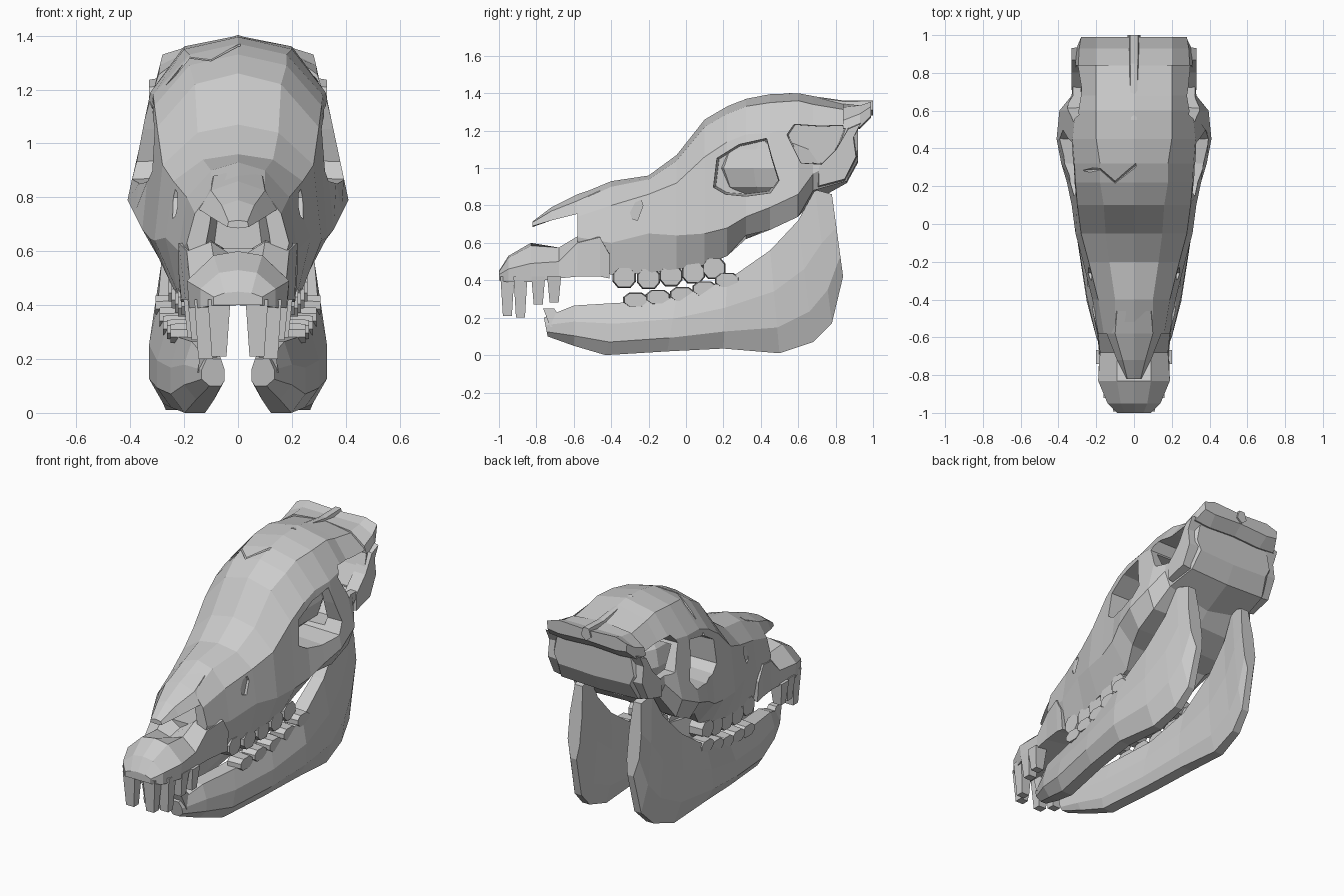
import bpy, bmesh, math


def skin(name, rings, mirror=False):
    """Closed mesh through a row of point rings; optionally mirrored in x."""
    bm = bmesh.new()
    vs = [[bm.verts.new(p) for p in r] for r in rings]
    n = len(vs[0])
    for a, b in zip(vs, vs[1:]):
        for i in range(n):
            j = (i + 1) % n
            bm.faces.new((a[i], a[j], b[j], b[i]))
    bm.faces.new(vs[0][::-1])
    bm.faces.new(vs[-1])
    bmesh.ops.recalc_face_normals(bm, faces=bm.faces)
    me = bpy.data.meshes.new(name)
    bm.to_mesh(me)
    bm.free()
    ob = bpy.data.objects.new(name, me)
    bpy.context.collection.objects.link(ob)
    if mirror:
        ob.modifiers.new("mirror", 'MIRROR').use_mirror_merge = False
    return ob


def loft(name, stations):
    """Each station: y, top z, (x, z) side points ..., bottom z."""
    rings = []
    for y, top, *side, bot in stations:
        ring = [(0, y, top)] + [(x, y, z) for x, z in side] + [(0, y, bot)]
        rings.append(ring + [(-x, y, z) for x, z in side[::-1]])
    return skin(name, rings)


def prism(name, outline, x0, x1, mirror=True, scale=1.0):
    """Side outline (y, z) extruded from x0 to x1, scaled at the far end."""
    cy = sum(p[0] for p in outline) / len(outline)
    cz = sum(p[1] for p in outline) / len(outline)
    return skin(name, [[(x0, y, z) for y, z in outline],
                       [(x1, cy + (y - cy) * scale, cz + (z - cz) * scale)
                        for y, z in outline]], mirror)


def cut(ob, cutter):
    m = ob.modifiers.new("cut", 'BOOLEAN')
    m.operation, m.solver, m.object = 'DIFFERENCE', 'EXACT', cutter
    cutter.hide_render = True
    bpy.context.view_layer.update()
    dg = bpy.context.evaluated_depsgraph_get()
    me = bpy.data.meshes.new_from_object(ob.evaluated_get(dg))
    ob.modifiers.clear()
    ob.data = me
    bpy.data.objects.remove(cutter)


# Cranium with snout, brow and cheek arches
cranium = loft("cranium", [
    (-.58, .855, (.10, .82), (.16, .74), (.19, .63), (.15, .50), .50),
    (-.40, .93, (.10, .90), (.19, .80), (.22, .60), (.19, .43), .46),
    (-.20, .96, (.13, .94), (.24, .86), (.27, .65), (.22, .44), .48),
    (-.05, 1.07, (.15, 1.04), (.28, .92), (.31, .64), (.24, .46), .50),
    (.10, 1.26, (.16, 1.22), (.30, 1.06), (.33, .65), (.24, .48), .52),
    (.22, 1.33, (.18, 1.29), (.31, 1.14), (.355, .68), (.24, .53), .56),
    (.32, 1.37, (.18, 1.33), (.315, 1.18), (.385, .74), (.28, .64), .62),
    (.45, 1.395, (.20, 1.35), (.325, 1.19), (.41, .79), (.34, .67), .68),
    (.60, 1.40, (.20, 1.36), (.31, 1.21), (.395, .86), (.35, .74), .75),
    (.68, 1.385, (.20, 1.34), (.30, 1.20), (.33, .97), (.29, .88), .82),
    (.86, 1.34, (.20, 1.31), (.30, 1.23), (.32, 1.06), (.27, .93), .92),
    (.92, 1.30, (.18, 1.28), (.26, 1.20), (.28, 1.10), (.25, 1.04), 1.03)])

# Eye sockets, temple openings, space behind the bar between them
cut(cranium, prism("socket_cutter", [
    (.13, .89), (.15, 1.06), (.28, 1.14), (.44, 1.175), (.47, 1.06),
    (.51, .93), (.46, .86), (.32, .84), (.20, .85)], .6, .10, scale=.85))
cut(cranium, prism("temple_cutter", [
    (.53, 1.18), (.57, 1.24), (.72, 1.23), (.87, 1.235), (.83, 1.13),
    (.76, 1.01), (.61, 1.02)], .6, .12, scale=.9))
cut(cranium, prism("space_cutter", [
    (.28, .89), (.27, 1.08), (.45, 1.15), (.72, 1.18), (.74, 1.02),
    (.58, .90)], .14, .28))

# Small cheek pits and the hollow behind the nostrils
cut(cranium, prism("pit_cutter", [
    (-.31, .80), (-.24, .83), (-.23, .80), (-.26, .72), (-.29, .73)],
    .225, .4))
cut(cranium, skin("nostril_cutter", [
    [(-w, y, .61), (w, y, .61), (w * .8, y, .755), (-w * .8, y, .755)]
    for y, w in ((-.7, .14), (-.36, .09))]))


# Thin crack across the brow
def crack(points, r=.012):
    return skin("crack_cutter", [[(x, y - r, z), (x, y, z - r * 1.6),
                                  (x, y + r, z), (x, y, z + r * 1.6)]
                                 for x, y, z in points])


cut(cranium, crack([(-.32, .28, 1.12), (-.18, .29, 1.33),
                    (-.10, .22, 1.318), (.01, .31, 1.37)]))

# Brain case seen through the openings
bm = bmesh.new()
bmesh.ops.create_uvsphere(bm, u_segments=10, v_segments=6, radius=1)
for v in bm.verts:
    v.co = (v.co.x * .21, .46 + v.co.y * .32, 1.0 + v.co.z * .20)
me = bpy.data.meshes.new("brain_case")
bm.to_mesh(me)
bm.free()
bpy.context.collection.objects.link(bpy.data.objects.new("brain_case", me))

# Rear crest overhanging the back of the skull, with flared side wings
loft("rear_crest", [
    (.84, 1.345, (.20, 1.325), (.295, 1.255), (.31, 1.21), (.18, 1.22), 1.22),
    (.93, 1.335, (.20, 1.335), (.29, 1.29), (.305, 1.22), (.19, 1.21), 1.22),
    (.99, 1.345, (.20, 1.355), (.28, 1.33), (.275, 1.28), (.20, 1.27), 1.28)])
prism("crest_wing", [(.70, 1.0), (.80, 1.10), (.87, 1.22), (.94, 1.25),
                     (.90, 1.17), (.915, 1.06), (.85, .93), (.70, .89)],
      .25, .33, scale=.92)

# Narrow midline ridge at the rear
loft("crown_ridge", [
    (.55, 1.403, (.015, 1.398), (.03, 1.36), 1.35),
    (.85, 1.36, (.02, 1.355), (.03, 1.31), 1.30),
    (1.0, 1.362, (.02, 1.36), (.035, 1.31), 1.28)])

# Overhanging nose bone
loft("nose_bone", [
    (-.82, .715, (.035, .71), (.04, .69), .685),
    (-.72, .79, (.06, .77), (.09, .72), .725),
    (-.58, .86, (.10, .825), (.145, .755), .76),
    (-.46, .90, (.09, .88), (.13, .81), .77)])

# Front upper jaw
loft("front_upper_jaw", [
    (-1.0, .45, (.05, .445), (.09, .43), (.09, .40), .40),
    (-.95, .53, (.07, .52), (.14, .46), (.14, .39), .40),
    (-.83, .60, (.09, .585), (.19, .49), (.18, .39), .41),
    (-.68, .55, (.09, .575), (.18, .50), (.185, .41), .43),
    (-.58, .57, (.10, .635), (.19, .60), (.195, .42), .45),
    (-.46, .58, (.10, .64), (.22, .63), (.21, .42), .45),
    (-.41, .58, (.10, .58), (.222, .54), (.212, .41), .45)])

# Lower jaw halves: bottom (y, z), top (y, z), centre x, half thickness
jaw = [
    ((-.74, .10), (-.76, .20), .09, .045),
    ((-.60, .05), (-.60, .265), .13, .07),
    ((-.43, .0), (-.35, .28), .17, .08), ((-.10, .02), (-.05, .31), .22, .08),
    ((.20, .035), (.22, .40), .25, .08), ((.50, .01), (.45, .56), .245, .065),
    ((.68, .07), (.60, .72), .23, .055), ((.78, .17), (.69, .885), .215, .05),
    ((.84, .42), (.78, .86), .205, .045)]
section = [(-.6, 0), (.35, 0), (1, .25), (1, .6), (.6, 1), (-.6, 1),
           (-.9, .6), (-.9, .2)]
skin("lower_jaw", [[(c + s * t, b[0] + (p[0] - b[0]) * f,
                     b[1] + (p[1] - b[1]) * f) for s, f in section]
                   for b, p, c, t in jaw], True)


# Teeth: tapered blocks in front, rounded grinders along the cheeks
def front_tooth(name, x, y, top, bottom, w, d, lean=0):
    skin(name, [[(x + sx * w * k, y + dy + sy * d * k, z)
                 for sx, sy in ((-1, -1), (1, -1), (1, 1), (-1, 1))]
                for z, k, dy in ((top, 1, 0), (bottom, .65, lean))], True)


for x, y, bottom in ((.07, -.955, .21), (.12, -.885, .20),
                     (.145, -.79, .27), (.16, -.705, .28)):
    front_tooth("upper_front_tooth", x, y, .42, bottom, .042, .037)
front_tooth("lower_front_tooth", .11, -.68, .15, .25, .04, .045, -.055)


def cheek_tooth(name, x, y, z, ry, rz):
    outline = [(y + ry * math.cos(math.radians(a)),
                z + rz * math.sin(math.radians(a)))
               for a in (20, 60, 120, 160, 200, 240, 300, 340)]
    prism(name, outline, x - .05, x + .04, scale=.9)


for i, (y, z) in enumerate(((-.33, .415), (-.20, .41), (-.08, .425),
                            (.04, .44), (.15, .465))):
    cheek_tooth("upper_cheek_tooth", .17 + i * .012, y, z, .066, .066)
for i, (y, z) in enumerate(((-.27, .295), (-.15, .31), (-.02, .325),
                            (.10, .355), (.22, .40))):
    cheek_tooth("lower_cheek_tooth", .21 + i * .014, y, z, .07, .045)
